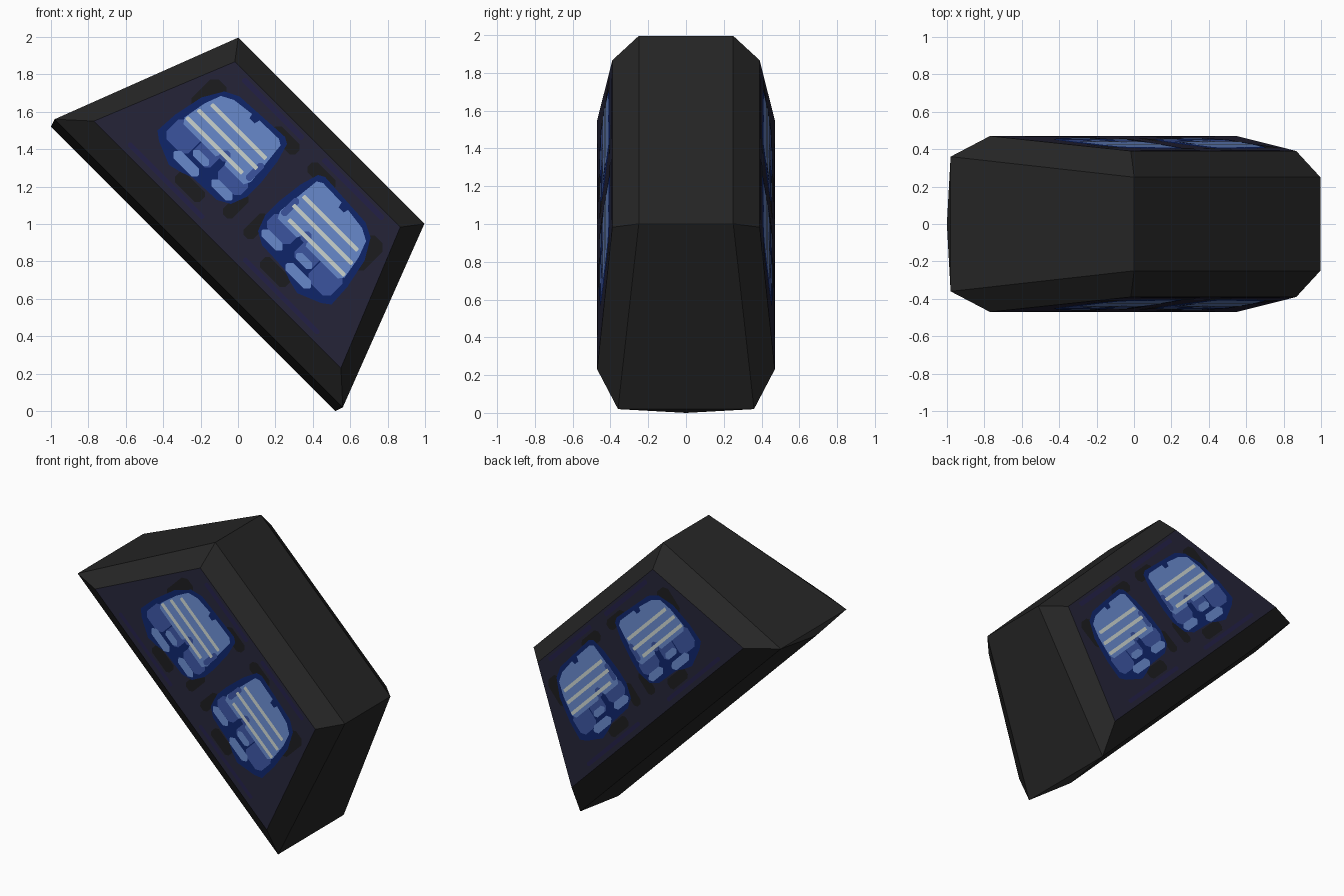
import bpy, bmesh, math
from mathutils import Vector

if "Cube" in bpy.data.objects:
    bpy.data.objects.remove(bpy.data.objects["Cube"])


def material(name, hex_rgb):
    m = bpy.data.materials.new(name)
    lin = []
    for i in (0, 2, 4):
        c = int(hex_rgb[i:i + 2], 16) / 255
        lin.append(c / 12.92 if c <= 0.04045 else ((c + 0.055) / 1.055) ** 2.4)
    m.diffuse_color = (*lin, 1)
    m.use_nodes = True
    m.node_tree.nodes["Principled BSDF"].inputs["Base Color"].default_value = m.diffuse_color
    return m


SHELL = material("charcoal shell", "252525")
PANEL = material("dark navy panel", "242336")
INDIGO = material("indigo trim", "221f45")
BLACK = material("soot black", "1b1b1e")
DEEP = material("deep blue", "0e2468")
MID = material("mid blue", "3a529c")
LIGHT = material("light blue", "6686c8")
CREAM = material("pale stripe", "c8d1cc")


# a runs along the slanted body (down-right), b runs across it (up-right)
def place(a, b, y):
    return Vector((a + b, y, 1 - a + b))


def finish(name, bm, mats):
    me = bpy.data.meshes.new(name)
    bm.to_mesh(me)
    bm.free()
    for m in mats:
        me.materials.append(m)
    ob = bpy.data.objects.new(name, me)
    bpy.context.collection.objects.link(ob)
    return ob


# --- Body: long edge pairs at matching (a, b), bevels to inset side panels ---
bm = bmesh.new()
V = {}
for e in (-1, 1):
    V["spine", e] = bm.verts.new(place(0.76 * e, -0.24, 0))
    for s in (-1, 1):
        V["top", e, s] = bm.verts.new(place(0.4975 * e, 0.4985, 0.25 * s))
        V["low", e, s] = bm.verts.new(place(0.77 * e, -0.21, 0.36 * s))
        V["in_top", e, s] = bm.verts.new(place(0.442 * e, 0.425, 0.39 * s))
        V["in_low", e, s] = bm.verts.new(place(0.66 * e, -0.11, 0.47 * s))


def face(*keys, mat=0):
    bm.faces.new([V[k] for k in keys]).material_index = mat


face(("top", -1, -1), ("top", 1, -1), ("top", 1, 1), ("top", -1, 1))
for e in (-1, 1):
    # end caps, split at the spine
    face(("top", e, -1), ("top", e, 1), ("low", e, 1), ("low", e, -1))
    face(("low", e, 1), ("low", e, -1), ("spine", e))
for s in (-1, 1):
    face(("low", -1, s), ("low", 1, s), ("spine", 1), ("spine", -1))
    face(("in_top", -1, s), ("in_top", 1, s), ("in_low", 1, s), ("in_low", -1, s), mat=1)
    for kind in ("top", "low"):
        face((kind, -1, s), (kind, 1, s), ("in_" + kind, 1, s), ("in_" + kind, -1, s))
    for e in (-1, 1):
        face(("top", e, s), ("low", e, s), ("in_low", e, s), ("in_top", e, s))
bmesh.ops.recalc_face_normals(bm, faces=bm.faces)
finish("body", bm, [SHELL, PANEL])


# --- Painted window plates, mirrored along the body and onto the back ---
def plates(name, mat, layer, polys):
    bm = bmesh.new()
    for s in (-1, 1):
        for m in (-1, 1):
            for poly in polys:
                vs = []
                for p, q in poly:
                    a, b = p / 374, (q - 13) / 374
                    y = 0.47 - (b + 0.11) * 0.1495 + 0.0015 * layer
                    vs.append(bm.verts.new(place(m * a, b, s * y)))
                f = bm.faces.new(vs)
                f.normal_update()
                if f.normal.y * s < 0:
                    f.normal_flip()
    finish(name, bm, [mat])


def box(p0, p1, q0, q1, c):
    """Rectangle with clipped corners."""
    return [(p0 + c, q0), (p1 - c, q0), (p1, q0 + c), (p1, q1 - c),
            (p1 - c, q1), (p0 + c, q1), (p0, q1 - c), (p0, q0 + c)]


plates("panel_trim", INDIGO, 1, [box(20, 140, 159, 167, 2), box(40, 190, -19, -12, 2)])
plates("window_soot", BLACK, 1, [box(12, 60, 134, 154, 6), box(140, 172, 84, 138, 8),
                                 box(60, 110, -8, 12, 5), box(11, 30, 8, 50, 5)])
plates("window_surround", DEEP, 2, [[
    (27, 26), (18, 50), (18, 75), (23, 115), (31, 142), (40, 147), (126, 142),
    (146, 132), (163, 103), (172, 60), (174, 26), (162, 17), (128, 3), (108, 8),
    (92, 14), (45, 16)]])
plates("window_mid_tabs", MID, 3, [
    box(26, 72, 38, 66, 7), box(84, 118, 36, 66, 6), box(120, 164, 26, 66, 8)])
plates("window_main_pane", LIGHT, 4, [[
    (34, 58), (29, 68), (32, 96), (36, 134), (44, 139), (82, 138), (84, 130),
    (94, 130), (96, 137), (128, 133), (145, 124), (154, 100), (160, 66), (154, 58),
    (90, 58), (86, 66), (76, 66), (72, 58)]])
plates("window_lower_panes", LIGHT, 4, [
    box(30, 70, 24, 38, 6), box(88, 136, 14, 29, 6), box(88, 118, 36, 48, 5)])
plates("window_slots", MID, 5, [box(74, 88, 60, 76, 4), box(30, 40, 66, 98, 3)])
plates("window_stripes", CREAM, 6, [
    box(37, 146, 103, 109, 1), box(36, 154, 84, 90, 1), box(46, 158, 65, 71, 1)])
